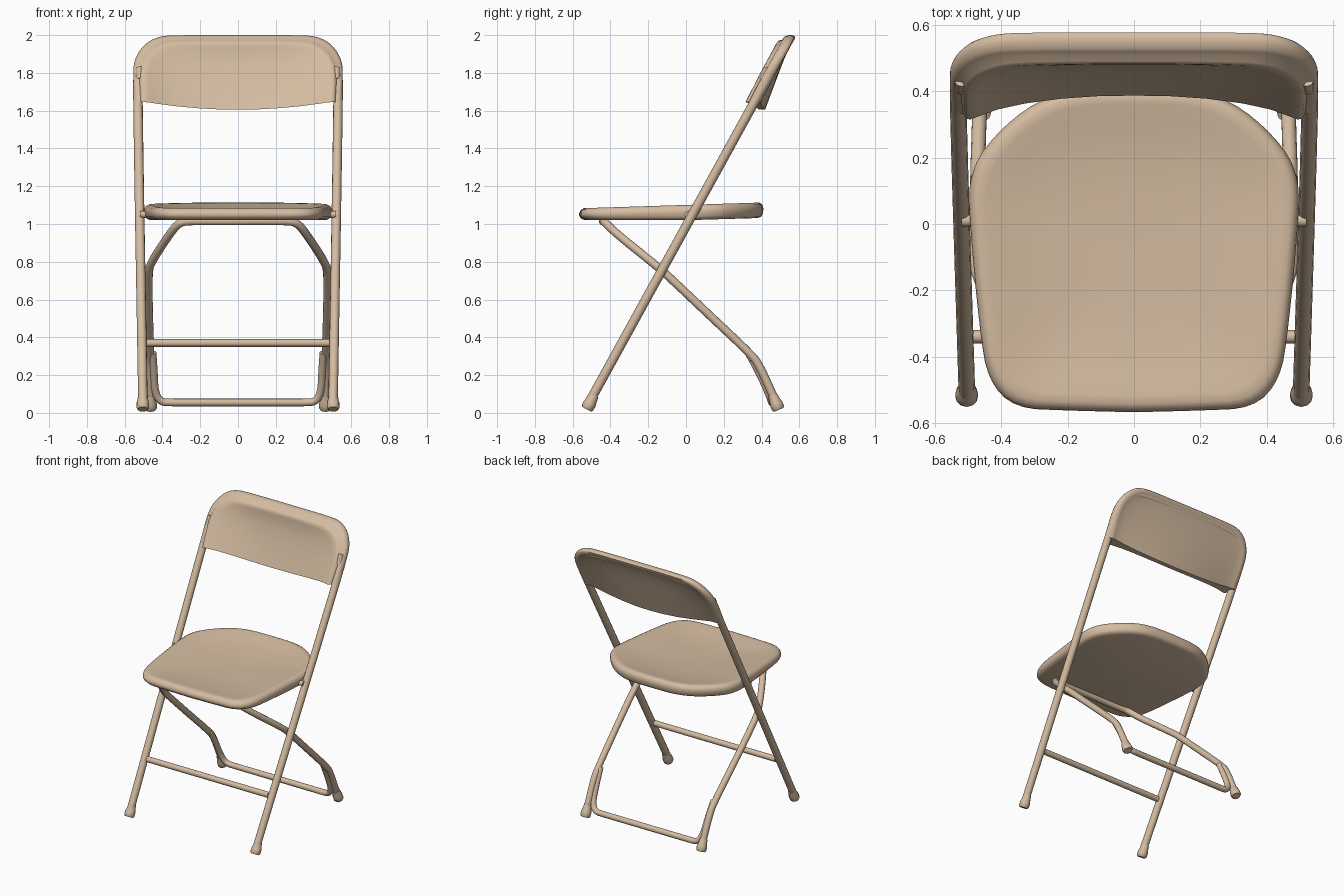
import bpy
import bmesh
from mathutils import Vector

old = bpy.data.objects.get("Cube")
if old:
    bpy.data.objects.remove(old, do_unlink=True)

tan = bpy.data.materials.new("tan_plastic")
tan.use_nodes = True
colour = (0.66, 0.50, 0.355, 1)
tan.diffuse_color = colour
tan.node_tree.nodes["Principled BSDF"].inputs["Base Color"].default_value = colour


def activate(obj):
    bpy.ops.object.select_all(action='DESELECT')
    obj.select_set(True)
    bpy.context.view_layer.objects.active = obj


def rounded(points, rounds=2):
    """Cut the corners of an open path, keeping its ends."""
    pts = [Vector(p) for p in points]
    for _ in range(rounds):
        cut = [pts[0]]
        for a, b in zip(pts, pts[1:]):
            cut += [a.lerp(b, 0.25), a.lerp(b, 0.75)]
        pts = cut + [pts[-1]]
    return pts


def mirrored(half):
    """Complete a path that runs from the left side to the centre line."""
    half = [Vector(p) for p in half]
    flip = [Vector((-p[0], *p[1:])) for p in reversed(half)]
    return half + flip


def tube(name, points, radius, scales=None):
    curve = bpy.data.curves.new(name, 'CURVE')
    curve.dimensions = '3D'
    curve.bevel_depth = radius
    curve.bevel_resolution = 4
    curve.use_fill_caps = True
    line = curve.splines.new('POLY')
    line.points.add(len(points) - 1)
    for i, p in enumerate(points):
        line.points[i].co = (*p, 1)
        line.points[i].radius = scales[i] if scales else 1
    obj = bpy.data.objects.new(name, curve)
    bpy.context.collection.objects.link(obj)
    activate(obj)
    bpy.ops.object.convert(target='MESH')
    obj = bpy.context.object
    finish(obj)
    return obj


def finish(obj, angle=0.9):
    obj.data.materials.clear()
    obj.data.materials.append(tan)
    activate(obj)
    bpy.ops.object.shade_smooth_by_angle(angle=angle)


def mesh_object(name, bm):
    bmesh.ops.remove_doubles(bm, verts=bm.verts, dist=0.0005)
    bmesh.ops.recalc_face_normals(bm, faces=bm.faces)
    mesh = bpy.data.meshes.new(name)
    bm.to_mesh(mesh)
    bm.free()
    obj = bpy.data.objects.new(name, mesh)
    bpy.context.collection.objects.link(obj)
    finish(obj)
    return obj


def lean(z):
    """Depth of the leaning main frame at height z."""
    return -0.51 + 0.55 * (z - 0.06)


# Main frame: two front legs joined by an arch inside the backrest
frame = [(0.503, 0.04), (0.53, 1.6), (0.53, 1.84), (0.5, 1.91), (0.41, 1.965), (0, 1.968)]
frame = rounded([(x, lean(z), z) for x, z in frame])
tube("main_frame", mirrored(frame[:-1]), 0.025)

# Rear leg frame: hoop under the seat, bent near the floor
rear = [(0.24, -0.44, 1.015), (0.31, -0.43, 1.01), (0.36, -0.37, 0.95), (0.465, -0.17, 0.79),
        (0.475, -0.1, 0.73), (0.473, 0.1, 0.54), (0.465, 0.345, 0.31), (0.465, 0.39, 0.25),
        (0.463, 0.475, 0.06)]
tube("rear_leg_frame", mirrored(reversed(rounded(rear))), 0.022)

# Rear floor bar, curving up beside the lower legs
bar = [(0.452, 0.33, 0.32), (0.445, 0.385, 0.22), (0.44, 0.435, 0.11), (0.41, 0.455, 0.056),
       (0.34, 0.455, 0.055)]
tube("rear_floor_bar", mirrored(rounded(bar)), 0.02)

# Front stretcher
tube("front_stretcher", [(-0.485, lean(0.37), 0.37), (0.485, lean(0.37), 0.37)], 0.02)

# Rubber feet, seat pivots and backrest clips on both sides
for side, sx in (("left", 1), ("right", -1)):
    for name, x, top, end in (("front_foot", 0.504, (-0.485, 0.095), (-0.526, 0.019)),
                              ("rear_foot", 0.463, (0.458, 0.095), (0.491, 0.016))):
        a, b = Vector((sx * x, *top)), Vector((sx * x, *end))
        steps = (0, 0.35, 0.6, 0.88, 1)
        tube(f"{side}_{name}", [a.lerp(b, t) for t in steps], 0.034,
             (0.72, 0.85, 1, 1, 0.8))
    tube(f"{side}_seat_pivot", [(sx * 0.45, 0.01, 1.05), (sx * 0.52, 0.01, 1.05)], 0.018)
    tube(f"{side}_backrest_clip", [(sx * 0.52, 0.41, 1.765), (sx * 0.52, 0.435, 1.825)],
         0.022)

# Seat: rounded outline with a dished top and a soft rim
half = [(0, 0.41), (0.2, 0.405), (0.33, 0.35), (0.455, 0.23), (0.498, 0.13), (0.495, 0.0),
        (0.465, -0.32), (0.44, -0.47), (0.36, -0.555), (0.2, -0.562), (0, -0.567)]
right = rounded(half)
outline = right + [Vector((-p.x, p.y)) for p in reversed(right[1:-1])]


def rim_z(y):
    return 1.101 + 0.032 * y


def base_z(y):
    return 1.02 + 0.03 * max(y, 0)


sections = [(0.01, 0, -0.034), (0.35, 0, -0.031), (0.6, 0, -0.024), (0.8, 0, -0.011),
            (0.9, 0, -0.002), (0.95, 0, 0), (0.98, 0, -0.008), (0.995, 0, -0.022),
            (1, 0, -0.036), (0.99, 1, 0.018), (0.97, 1, 0.006), (0.93, 1, 0), (0.01, 1, 0)]
bm = bmesh.new()
rings = []
for s, under, dz in sections:
    ring = []
    for p in outline:
        x, y = p.x * s, -0.05 + (p.y + 0.05) * s
        ring.append(bm.verts.new((x, y, (base_z(y) if under else rim_z(y)) + dz)))
    rings.append(ring)
n = len(outline)
for a, b in zip(rings, rings[1:]):
    for i in range(n):
        j = (i + 1) % n
        bm.faces.new((a[i], a[j], b[j], b[i]))
bm.faces.new(rings[0])
bm.faces.new(rings[-1])
mesh_object("seat", bm)

# Backrest: arched shell bowed backward, with a raised lip around its front
arch = rounded([(0.548, 1.645), (0.556, 1.78), (0.55, 1.87), (0.5, 1.95), (0.42, 1.995),
                (0.3, 2.0), (0.02, 2.0)])
arch = mirrored(arch)


def lower_edge(x):
    return 1.605 + 0.04 * min(1, (x / 0.48) ** 2)


layers = [(0, 0.01, -0.022), (0.2, 0.01, -0.022), (0.4, 0.01, -0.024), (0.6, 0.01, -0.03),
          (0.75, 0.012, -0.04), (0.85, 0.016, -0.054), (0.9, 0.02, -0.06),
          (0.925, 0.024, -0.055), (0.94, 0.026, -0.038), (0.975, 0.024, -0.034),
          (0.99, 0.016, -0.026), (1, 0.004, -0.012)]
bm = bmesh.new()
sheets = ([], [])
for s, back, front in layers:
    for sheet, depth in zip(sheets, (back, front)):
        row = []
        for p in arch:
            x = p.x * s
            z = lower_edge(x) + s * (p.y - lower_edge(p.x))
            bow = 0.07 * (1 - (x / 0.556) ** 2) * (2 - z) / 0.4
            row.append(bm.verts.new((x, lean(z) + depth + bow, z)))
        sheet.append(row)
for sheet in sheets:
    for a, b in zip(sheet, sheet[1:]):
        for i in range(len(arch) - 1):
            bm.faces.new((a[i], a[i + 1], b[i + 1], b[i]))
back, front = sheets
for i in range(len(arch) - 1):
    bm.faces.new((back[-1][i], back[-1][i + 1], front[-1][i + 1], front[-1][i]))
for k in range(len(layers) - 1):
    for e in (0, -1):
        bm.faces.new((back[k][e], back[k + 1][e], front[k + 1][e], front[k][e]))
mesh_object("backrest", bm)
